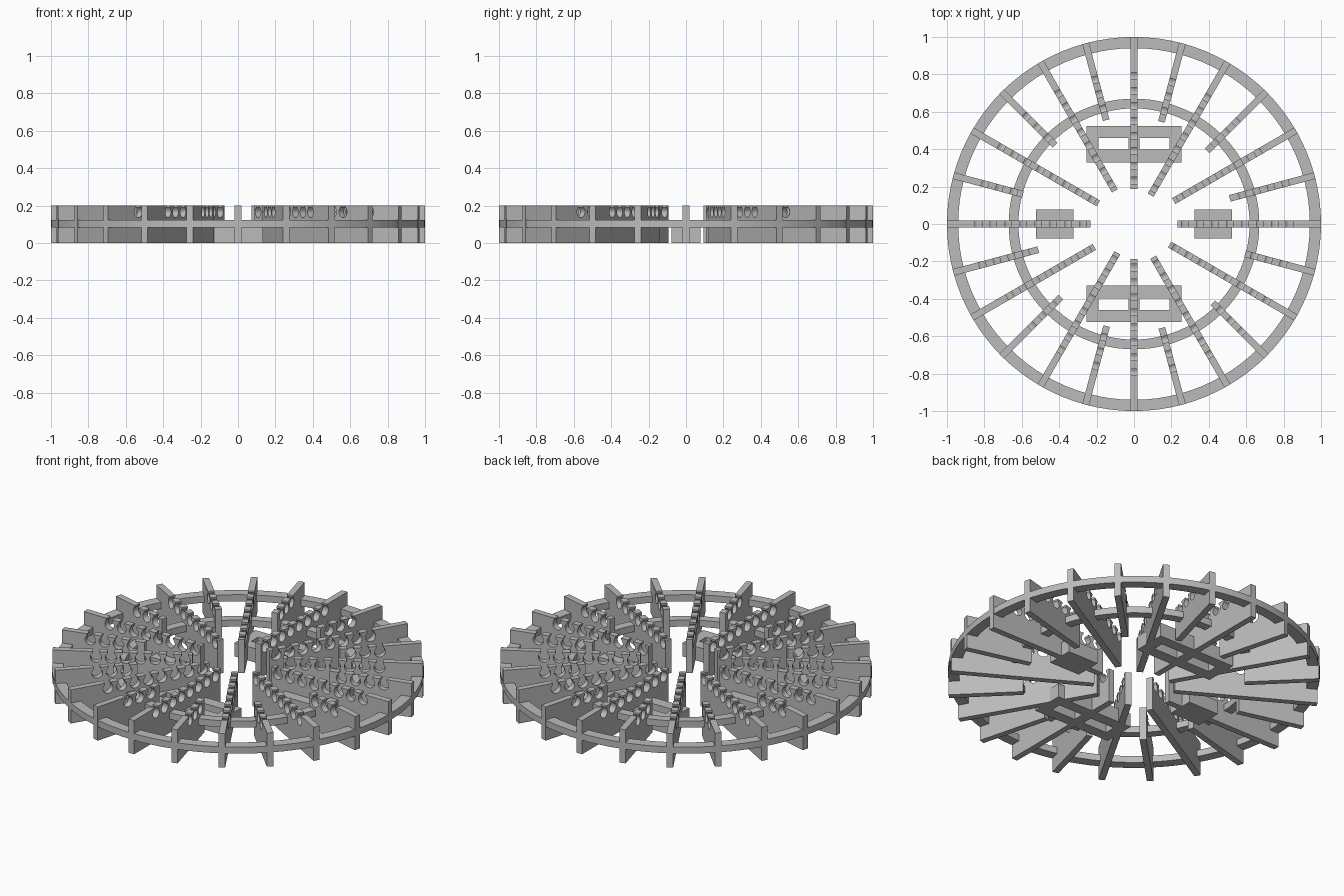
import bpy, bmesh, math
from mathutils import Matrix, Vector

if "Cube" in bpy.data.objects:
    bpy.data.objects.remove(bpy.data.objects["Cube"])

grey = bpy.data.materials.new("plain_grey")
grey.diffuse_color = (0.5, 0.5, 0.5, 1)
grey.use_nodes = True
grey.node_tree.nodes["Principled BSDF"].inputs["Base Color"].default_value = grey.diffuse_color

FIN_H, FIN_T = 0.2, 0.036
PITCH = 0.08                      # radial step of the spiral slots


def finish(name, bm):
    bmesh.ops.recalc_face_normals(bm, faces=bm.faces[:])
    me = bpy.data.meshes.new(name)
    bm.to_mesh(me)
    bm.free()
    me.materials.append(grey)
    ob = bpy.data.objects.new(name, me)
    bpy.context.collection.objects.link(ob)
    return ob


# Radial fin: side profile with keyhole notches, extruded to thickness
def fin(name, deg, inner):
    profile = [(inner, 0), (1, 0), (1, FIN_H)]
    first = 0.192 + PITCH * (deg % 180) / 180
    slots = [first + PITCH * k for k in range(9)]
    slots = [c for c in slots if inner + 0.036 < c < 0.84]
    for c in reversed(slots):
        profile.append((c + 0.018, FIN_H))
        for i in range(17):
            a = math.radians(53 - 286 * i / 16)
            profile.append((c + 0.03 * math.cos(a), 0.166 + 0.03 * math.sin(a)))
        profile.append((c - 0.018, FIN_H))
    profile.append((inner, FIN_H))
    bm = bmesh.new()
    face = bm.faces.new([bm.verts.new((r, -FIN_T / 2, z)) for r, z in profile])
    ext = bmesh.ops.extrude_face_region(bm, geom=[face])
    verts = [g for g in ext["geom"] if isinstance(g, bmesh.types.BMVert)]
    bmesh.ops.translate(bm, verts=verts, vec=(0, FIN_T, 0))
    bm.transform(Matrix.Rotation(math.radians(deg), 4, 'Z'))
    finish(name, bm)


# Flat ring with a rectangular section
def ring(name, r0, r1, z0, z1, n=96):
    bm = bmesh.new()
    loops = []
    for i in range(n):
        a = math.tau * i / n
        loops.append([bm.verts.new((r * math.cos(a), r * math.sin(a), z))
                      for r, z in ((r0, z0), (r1, z0), (r1, z1), (r0, z1))])
    for i in range(n):
        p, q = loops[i], loops[(i + 1) % n]
        for j in range(4):
            k = (j + 1) % 4
            bm.faces.new((p[j], p[k], q[k], q[j]))
    ob = finish(name, bm)
    bpy.context.view_layer.objects.active = ob
    ob.select_set(True)
    bpy.ops.object.shade_smooth_by_angle(angle=math.radians(30))
    ob.select_set(False)


def box(name, x0, x1, y0, y1, z0, z1):
    bm = bmesh.new()
    bmesh.ops.create_cube(bm, size=1)
    bm.transform(Matrix.Translation(Vector((x0 + x1, y0 + y1, z0 + z1)) / 2)
                 @ Matrix.Diagonal((x1 - x0, y1 - y0, z1 - z0, 1)))
    finish(name, bm)


# Fins: inner ends follow a two-start spiral, repeated every half turn
long_inner = {0: 0.232, 30: 0.245, 60: 0.178, 90: 0.188, 120: 0.205, 150: 0.22}
short_inner = {15: 0.53, 45: 0.553, 75: 0.565, 105: 0.575, 135: 0.597, 165: 0.615}
for half in (0, 180):
    for deg, r in long_inner.items():
        fin(f"long_fin_{deg + half}", deg + half, r)
    for deg, r in short_inner.items():
        fin(f"short_fin_{deg + half}", deg + half, r)

# Hoops tying the fins together
ring("outer_ring", 0.94, 1.0, 0.083, 0.122)
ring("inner_ring", 0.618, 0.67, 0.083, 0.122)

# Base frames at front and back, solid feet at the sides
for s, side in ((-1, "front"), (1, "back")):
    for tag, a, b in (("inner", 0.33, 0.397), ("outer", 0.46, 0.525)):
        y0, y1 = sorted((s * a, s * b))
        box(f"{side}_frame_{tag}_rail", -0.253, 0.253, y0, y1, 0, 0.082)
    y0, y1 = sorted((s * 0.397, s * 0.46))
    for tag, a, b in (("left", -0.253, -0.19), ("middle", -0.03, 0.03), ("right", 0.19, 0.253)):
        box(f"{side}_frame_{tag}_post", a, b, y0, y1, 0, 0.082)
for s, side in ((-1, "left"), (1, "right")):
    x0, x1 = sorted((s * 0.323, s * 0.523))
    box(f"{side}_foot_block", x0, x1, -0.078, 0.078, 0, 0.082)
